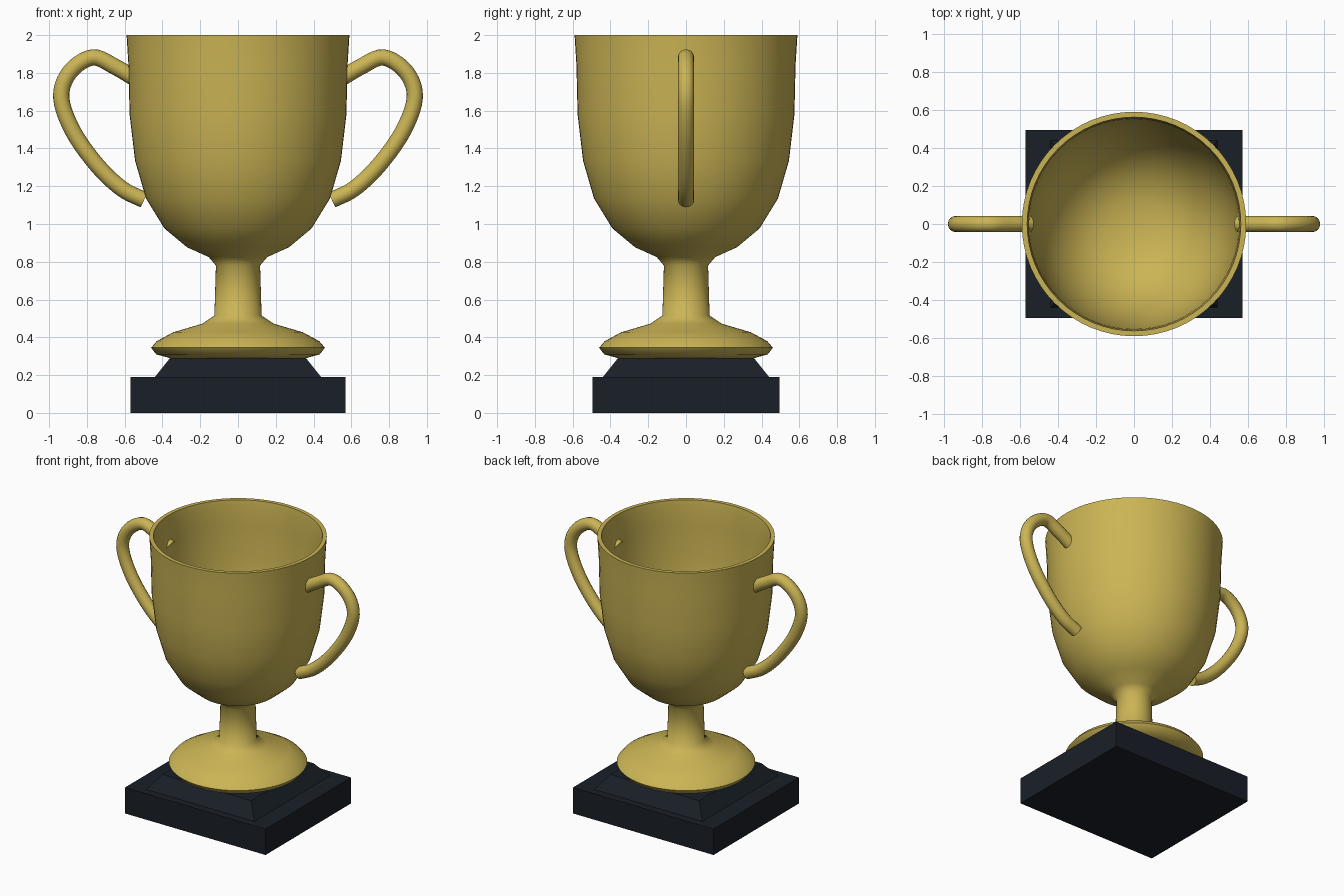
import bpy, bmesh, math
from mathutils import Vector

if "Cube" in bpy.data.objects:
    bpy.data.objects.remove(bpy.data.objects["Cube"])


def material(name, rgb):
    m = bpy.data.materials.new(name)
    m.diffuse_color = (*rgb, 1)
    m.use_nodes = True
    m.node_tree.nodes["Principled BSDF"].inputs["Base Color"].default_value = m.diffuse_color
    return m


gold = material("gold", (0.60, 0.46, 0.09))
dark = material("dark_stone", (0.010, 0.014, 0.021))


def finish(name, bm, mat, smooth_angle=None):
    bmesh.ops.recalc_face_normals(bm, faces=bm.faces)
    me = bpy.data.meshes.new(name)
    bm.to_mesh(me)
    bm.free()
    ob = bpy.data.objects.new(name, me)
    bpy.context.collection.objects.link(ob)
    me.materials.append(mat)
    if smooth_angle:
        bpy.ops.object.select_all(action='DESELECT')
        ob.select_set(True)
        bpy.context.view_layer.objects.active = ob
        bpy.ops.object.shade_smooth_by_angle(angle=math.radians(smooth_angle))
    return ob


def loft(bm, rings, caps=True):
    """Skin consecutive closed rings of points with quads."""
    loops = [[bm.verts.new(p) for p in ring] for ring in rings]
    n = len(loops[0])
    for a, b in zip(loops, loops[1:]):
        for i in range(n):
            j = (i + 1) % n
            bm.faces.new((a[i], a[j], b[j], b[i]))
    if caps:
        bm.faces.new(loops[0])
        bm.faces.new(loops[-1])


def rect(hx, hy, z):
    return [(-hx, -hy, z), (hx, -hy, z), (hx, hy, z), (-hx, hy, z)]


def circle(r, z, n=64):
    return [(r * math.cos(2 * math.pi * i / n), r * math.sin(2 * math.pi * i / n), z)
            for i in range(n)]


# plinth: slab and tapered block
for name, rings in (("plinth_slab", [(0.57, 0.495, 0), (0.57, 0.495, 0.19)]),
                    ("plinth_taper", [(0.44, 0.44, 0.19), (0.36, 0.36, 0.29)])):
    bm = bmesh.new()
    loft(bm, [rect(*r) for r in rings])
    finish(name, bm, dark)

# cup: foot, stem, bowl outside, rim, bowl inside
profile = [(0.36, 0.29), (0.433, 0.31), (0.46, 0.345), (0.43, 0.38), (0.343, 0.427),
           (0.19, 0.472), (0.125, 0.515), (0.117, 0.78), (0.155, 0.825), (0.27, 0.877),
           (0.39, 0.977), (0.487, 1.135), (0.545, 1.335), (0.574, 1.58), (0.58, 1.84),
           (0.588, 1.97), (0.59, 2.0), (0.562, 2.0), (0.555, 1.95), (0.552, 1.82),
           (0.547, 1.58), (0.517, 1.34), (0.46, 1.15), (0.37, 1.005), (0.26, 0.91),
           (0.14, 0.865), (0.03, 0.855)]
bm = bmesh.new()
loft(bm, [circle(r, z) for r, z in profile])
finish("cup", bm, gold, 60)


# handles: round tube along a smooth path, mirrored in x
def spline(pts, steps=5):
    p = [2 * pts[0] - pts[1]] + pts + [2 * pts[-1] - pts[-2]]
    out = []
    for a, b, c, d in zip(p, p[1:], p[2:], p[3:]):
        for s in range(steps):
            t = s / steps
            out.append(0.5 * (2 * b + (c - a) * t + (2 * a - 5 * b + 4 * c - d) * t * t
                              + (3 * b - a - 3 * c + d) * t ** 3))
    return out + [pts[-1]]


path = spline([Vector((x, 0, z)) for x, z in
               [(0.55, 1.773), (0.65, 1.832), (0.77, 1.882), (0.89, 1.805), (0.936, 1.67),
                (0.873, 1.49), (0.745, 1.31), (0.615, 1.187), (0.497, 1.127)]])
for side, sx in (("right", 1), ("left", -1)):
    rings = []
    for i, p in enumerate(path):
        t = (path[min(i + 1, len(path) - 1)] - path[max(i - 1, 0)]).normalized()
        nrm = Vector((-t.z, 0, t.x))
        ring = []
        for k in range(16):
            a = 2 * math.pi * k / 16
            q = p + 0.043 * (nrm * math.cos(a) + Vector((0, 1, 0)) * math.sin(a))
            ring.append((sx * q.x, q.y, q.z))
        rings.append(ring)
    bm = bmesh.new()
    loft(bm, rings)
    finish(f"handle_{side}", bm, gold, 60)
